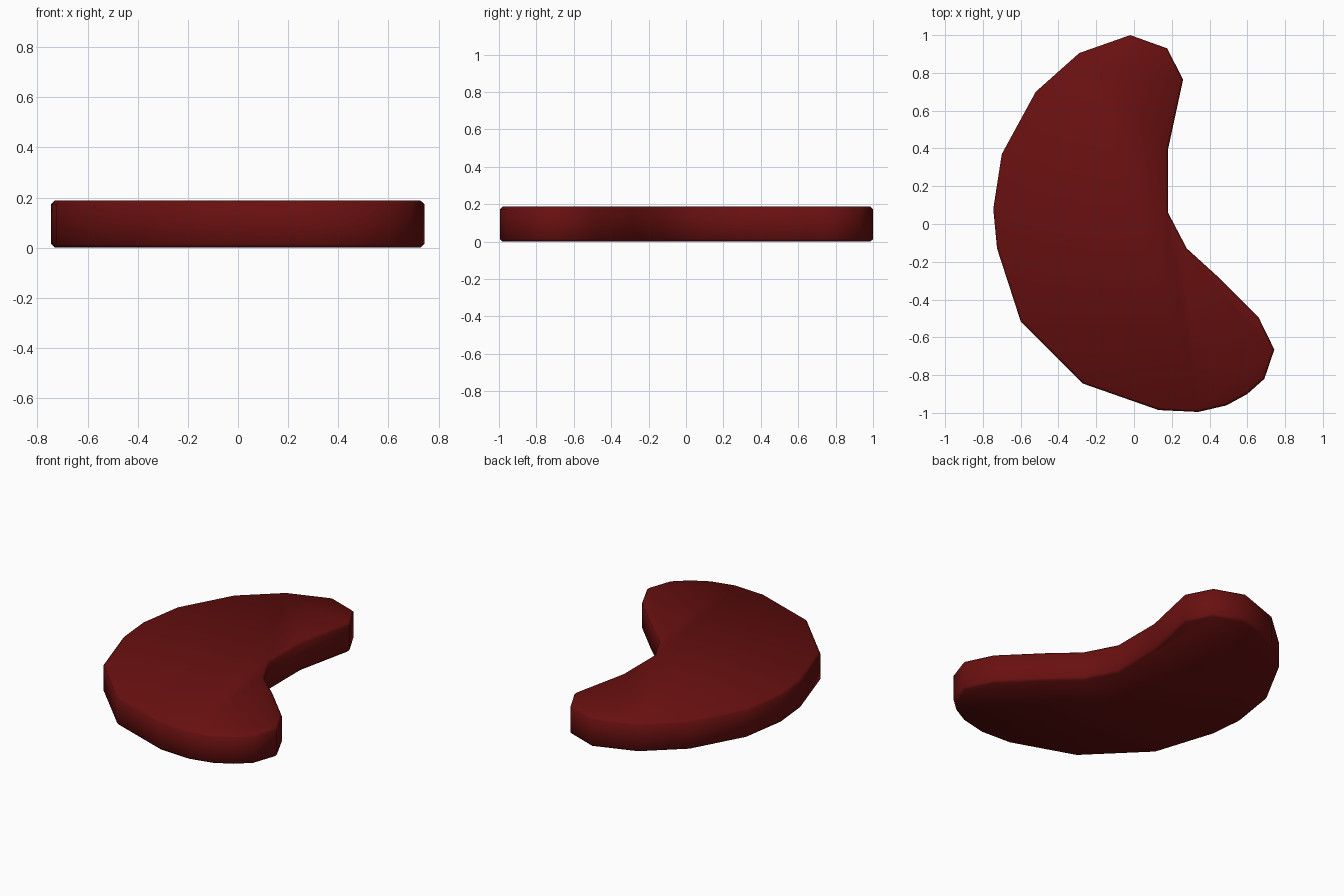
import bpy, bmesh

if "Cube" in bpy.data.objects:
    bpy.data.objects.remove(bpy.data.objects["Cube"])

# Bean-shaped outline seen from above, clockwise from the top tip
OUTLINE = [(-0.02, 1.0), (0.175, 0.93), (0.26, 0.765), (0.18, 0.395), (0.18, 0.06),
           (0.28, -0.13), (0.445, -0.28), (0.66, -0.495), (0.743, -0.665), (0.69, -0.82),
           (0.60, -0.90), (0.49, -0.96), (0.34, -0.995), (0.13, -0.985), (-0.27, -0.845),
           (-0.60, -0.515), (-0.725, -0.13), (-0.745, 0.08), (-0.70, 0.37),
           (-0.52, 0.70), (-0.29, 0.905)]
HEIGHT = 0.188
BEVEL = 0.014

# Dark red material
red = bpy.data.materials.new("dark red")
red.diffuse_color = (0.14, 0.005, 0.005, 1)
red.use_nodes = True
red.node_tree.nodes["Principled BSDF"].inputs["Base Color"].default_value = red.diffuse_color

# Extrude the outline into a slab
bm = bmesh.new()
base = bm.faces.new([bm.verts.new((x, y, 0)) for x, y in OUTLINE])
ret = bmesh.ops.extrude_face_region(bm, geom=[base], use_keep_orig=True)
top = [g for g in ret["geom"] if isinstance(g, bmesh.types.BMVert)]
bmesh.ops.translate(bm, verts=top, vec=(0, 0, HEIGHT))
bmesh.ops.recalc_face_normals(bm, faces=bm.faces)

# Soften the top and bottom rims
rims = [e for e in bm.edges if abs(e.verts[0].co.z - e.verts[1].co.z) < 1e-4]
bmesh.ops.bevel(bm, geom=rims, offset=BEVEL, segments=1, affect='EDGES', profile=0.5)
bmesh.ops.recalc_face_normals(bm, faces=bm.faces)
for f in bm.faces:
    f.smooth = True

mesh = bpy.data.meshes.new("bean_slab")
bm.to_mesh(mesh)
bm.free()
mesh.materials.append(red)
bpy.context.collection.objects.link(bpy.data.objects.new("bean_slab", mesh))
